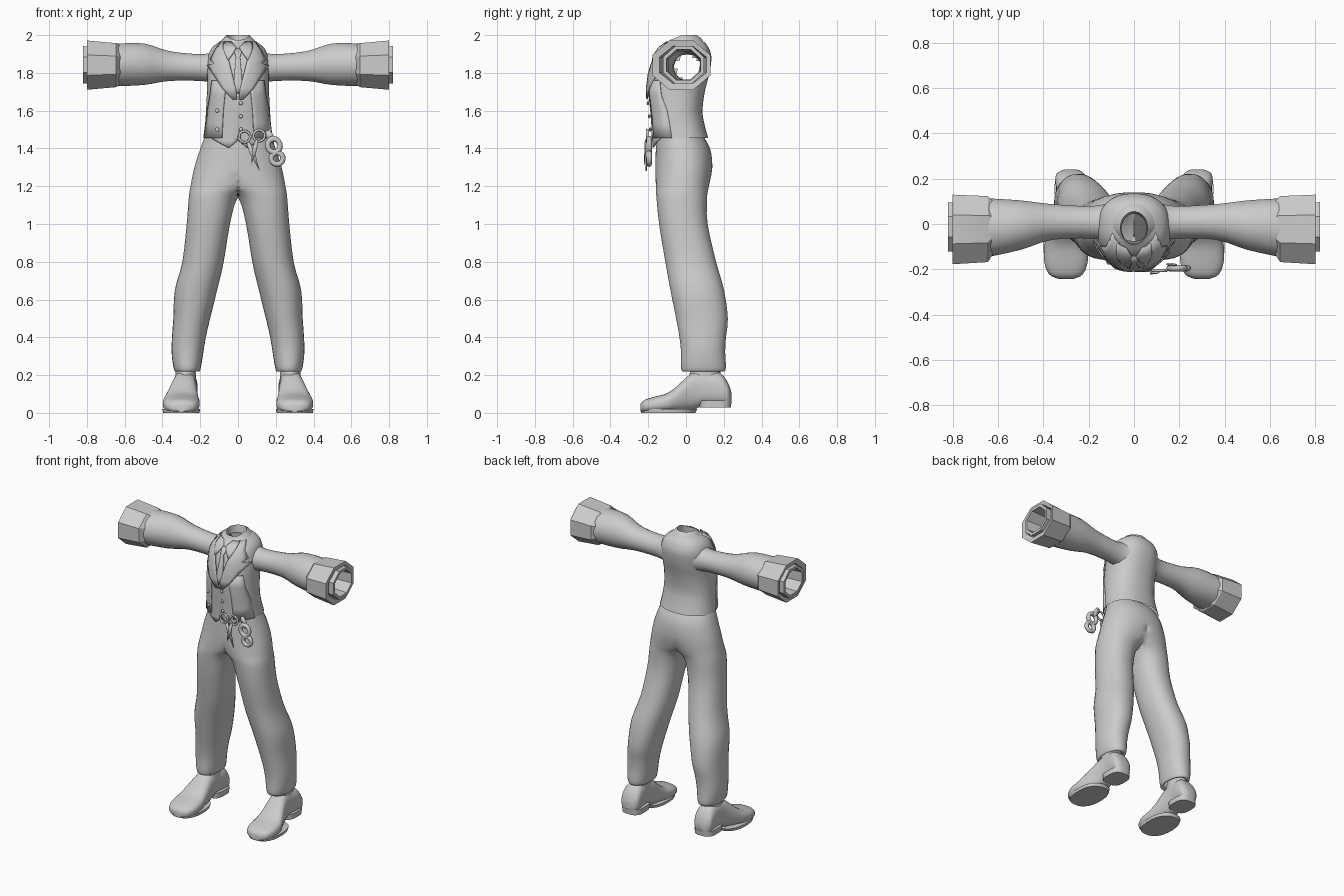
import bpy, bmesh, math
from mathutils import Vector

cube = bpy.data.objects.get("Cube")
if cube:
    bpy.data.objects.remove(cube, do_unlink=True)

grey = bpy.data.materials.new("plain grey")
grey.use_nodes = True
grey.diffuse_color = (0.6, 0.6, 0.6, 1)
grey.node_tree.nodes["Principled BSDF"].inputs["Base Color"].default_value = (0.6, 0.6, 0.6, 1)


def finish(name, bm, mirror=False, thick=0, angle=40):
    bmesh.ops.recalc_face_normals(bm, faces=bm.faces)
    me = bpy.data.meshes.new(name)
    bm.to_mesh(me)
    bm.free()
    ob = bpy.data.objects.new(name, me)
    bpy.context.collection.objects.link(ob)
    me.materials.append(grey)
    if mirror:
        ob.modifiers.new("Mirror", "MIRROR")
    if thick:
        ob.modifiers.new("Solidify", "SOLIDIFY").thickness = thick
    bpy.ops.object.select_all(action="DESELECT")
    ob.select_set(True)
    bpy.context.view_layer.objects.active = ob
    bpy.ops.object.shade_smooth_by_angle(angle=math.radians(angle))
    return ob


def dense(rows, k):
    """Resample section rows along a smooth spline."""
    out = []
    for i in range(len(rows) - 1):
        quad = [rows[max(i - 1, 0)], rows[i], rows[i + 1], rows[min(i + 2, len(rows) - 1)]]
        for j in range(k):
            t = j / k
            out.append([b + 0.5 * t * (c - a + t * (2*a - 5*b + 4*c - d + t * (3*(b - c) + d - a)))
                        for a, b, c, d in zip(*quad)])
    return out + [list(rows[-1])]


def power(v, p):
    return math.copysign(abs(v) ** (2 / p), v)


def loft(name, rows, axis="z", n=24, p=2.0, caps=False, bend=None, half=False, keep=None, **kw):
    """Skin oval sections; each row is position, then the two extents across."""
    bm = bmesh.new()
    rings = []
    for t, a0, a1, b0, b1 in rows:
        ring = []
        for i in range(n):
            ang = 2 * math.pi * (i + 0.5) / n
            a = (a0 + a1) / 2 + (a1 - a0) / 2 * power(math.cos(ang), p)
            b = (b0 + b1) / 2 + (b1 - b0) / 2 * power(math.sin(ang), p)
            co = Vector({"z": (a, b, t), "y": (a, t, b), "x": (t, a, b)}[axis])
            if half:
                co.x = max(co.x, 0)
            if bend:
                co = bend(co)
            ring.append(bm.verts.new(co))
        rings.append(ring)
    for r, s in zip(rings, rings[1:]):
        for i in range(n):
            j = (i + 1) % n
            bm.faces.new((r[i], r[j], s[j], s[i]))
    if caps:
        bm.faces.new(rings[0])
        bm.faces.new(rings[-1])
    if half:
        wall = [f for f in bm.faces if all(v.co.x < 1e-5 for v in f.verts)]
        bmesh.ops.delete(bm, geom=wall, context="FACES")
    if keep:
        gone = [f for f in bm.faces if not keep(f.calc_center_median())]
        bmesh.ops.delete(bm, geom=gone, context="FACES")
    return finish(name, bm, **kw)


# Torso, opened where the sleeves join
torso_rows = dense([
    (1.455, -.185, .185, -.175, .118), (1.53, -.175, .175, -.18, .098),
    (1.6, -.17, .17, -.185, .088), (1.7, -.165, .165, -.195, .10),
    (1.8, -.165, .165, -.185, .125), (1.88, -.16, .16, -.16, .135),
    (1.93, -.14, .14, -.13, .122), (1.96, -.105, .105, -.095, .10),
    (1.975, -.075, .075, -.075, .075)], 4)


def open_arm(c):
    return abs(c.x) < .09 or math.hypot(c.y - .008, c.z - 1.83) > .068


loft("torso", torso_rows, p=2.3, n=36, keep=open_arm)


def front_y(x, z):
    """Depth of the torso front at a point."""
    z = min(max(z, torso_rows[0][0]), torso_rows[-1][0] - .0001)
    for r, s in zip(torso_rows, torso_rows[1:]):
        if r[0] <= z <= s[0]:
            f = (z - r[0]) / (s[0] - r[0])
            w, y0, y1 = [r[k] + f * (s[k] - r[k]) for k in (2, 3, 4)]
            u = min(abs(x) / w, .98)
            return (y0 + y1) / 2 - (y1 - y0) / 2 * (1 - u ** 2.3) ** (1 / 2.3)
    return -.1


def plate(name, rows, lift=.006, thick=.007, mirror=True, cols=5):
    """Thin cloth piece lying on the torso front; rows are height, inner x, outer x."""
    bm = bmesh.new()
    grid = []
    for z, a, b in rows:
        xs = [a + (b - a) * i / cols for i in range(cols + 1)]
        grid.append([bm.verts.new((x, front_y(x, z) - lift, z)) for x in xs])
    for r, s in zip(grid, grid[1:]):
        for i in range(cols):
            bm.faces.new((r[i], r[i + 1], s[i + 1], s[i]))
    return finish(name, bm, mirror=mirror, thick=thick)


# Layered front: waistcoat, jacket fronts, lapels, collar points, tie
plate("waistcoat_front", [(1.405, .045, .055), (1.44, .004, .12), (1.46, 0, .15),
                          (1.58, 0, .1), (1.68, 0, .1), (1.76, .04, .1)], .004)
plate("jacket_front", [(1.455, .085, .183), (1.53, .082, .172), (1.6, .078, .165),
                       (1.68, .07, .15), (1.76, .06, .14)], .01)
plate("lapel", [(1.66, .005, .03), (1.72, .012, .085), (1.79, .03, .13), (1.84, .042, .165),
                (1.85, .045, .13), (1.87, .05, .15), (1.92, .06, .125), (1.965, .065, .095)], .018)
plate("collar_point", [(1.87, .05, .056), (1.905, .026, .07), (1.935, .008, .08),
                       (1.965, .035, .075)], .022)
plate("tie", [(1.69, -.003, .003), (1.73, -.026, .026), (1.885, -.011, .011),
              (1.89, -.014, .014), (1.93, -.022, .022)], .016, mirror=False)


def front_drop(co):
    return Vector((co.x, co.y, co.z - .4 * max(0, -.02 - co.y)))


# Shirt collar, folded inward and lower at the front
loft("collar", [(1.955, -.105, .105, -.105, .10), (1.985, -.075, .075, -.1, .08),
                (2.0, -.06, .06, -.085, .055), (1.95, -.055, .055, -.085, .045)], bend=front_drop)

# Sleeves with flared, faceted turn-back cuffs
loft("sleeve", dense([(.10, -.085, .10, 1.735, 1.925), (.18, -.065, .08, 1.755, 1.9),
                      (.36, -.07, .088, 1.757, 1.915), (.5, -.115, .105, 1.735, 1.957),
                      (.66, -.15, .115, 1.728, 1.955)], 3), axis="x", mirror=True)
loft("sleeve_cuff", [(.62, -.14, .11, 1.735, 1.95), (.645, -.18, .135, 1.715, 1.967),
                     (.80, -.19, .142, 1.70, 1.982), (.795, -.15, .118, 1.735, 1.95),
                     (.66, -.13, .105, 1.745, 1.94)], axis="x", n=8, mirror=True, angle=30)
loft("shirt_cuff", [(.70, -.13, .1, 1.74, 1.94), (.82, -.13, .105, 1.735, 1.95),
                    (.82, -.11, .085, 1.755, 1.93), (.70, -.1, .08, 1.76, 1.92)],
     axis="x", n=8, mirror=True, angle=30)

# Trousers, one leg mirrored and joined at the seat
loft("trousers", dense([
    (1.475, -.17, .172, -.155, .085), (1.4, -.2, .2, -.16, .128), (1.3, -.215, .232, -.163, .14),
    (1.2, -.09, .252, -.16, .122), (1.14, .0, .261, -.157, .112), (1.0, .042, .272, -.143, .115),
    (.8, .075, .295, -.11, .16), (.65, .11, .335, -.083, .202), (.5, .147, .343, -.053, .222),
    (.4, .17, .35, -.035, .212), (.32, .183, .352, -.027, .208), (.24, .196, .342, -.027, .212),
    (.218, .206, .33, -.015, .2), (.23, .22, .31, .01, .17)], 3),
    n=32, p=2.2, half=True, mirror=True, angle=60)

# Ankles and shoes
loft("sock", [(.15, .22, .335, .01, .19), (.25, .225, .33, .025, .18)], mirror=True)
loft("shoe", dense([
    (-.242, .265, .335, .008, .045), (-.222, .225, .375, .002, .068), (-.17, .204, .396, 0, .085),
    (-.1, .203, .397, .002, .105), (-.05, .21, .382, .006, .14), (.03, .218, .352, .014, .21),
    (.1, .22, .342, .04, .222), (.18, .213, .346, .04, .212), (.222, .22, .342, .04, .16),
    (.24, .25, .31, .05, .11)], 3), axis="y", p=2.6, caps=True, mirror=True)
loft("heel", [(.028, .208, .35, .07, .238), (.065, .208, .35, .065, .242)],
     p=3, caps=True, mirror=True)
loft("sole", [(0, .203, .397, -.238, .05), (.02, .2, .4, -.243, .06)],
     p=2.4, caps=True, mirror=True)


def ring(name, x, y, z, r, tube, tilt=0, stretch=1):
    """Upright metal loop facing forward."""
    bpy.ops.mesh.primitive_torus_add(major_radius=r, minor_radius=tube, major_segments=16,
                                     minor_segments=8, location=(x, y, z),
                                     rotation=(math.pi / 2, tilt, 0))
    ob = bpy.context.object
    ob.name = name
    ob.scale.y = stretch
    ob.data.materials.append(grey)
    bpy.ops.object.shade_smooth_by_angle(angle=math.radians(50))


def blade(name, top, tip, w):
    """Flat tapering scissor half in the front plane."""
    a, b = Vector(top), Vector(tip)
    side = (b - a).cross(Vector((0, 1, 0))).normalized() * w
    bm = bmesh.new()
    pts = (a - side * .6, a + side * .6, a.lerp(b, .4) + side, b, a.lerp(b, .4) - side)
    bm.faces.new([bm.verts.new(q) for q in pts])
    finish(name, bm, thick=.008)


# Scissors and hanging loops at the belt
ring("scissor_loop_right", .035, -.205, 1.462, .03, .007)
ring("scissor_loop_left", .112, -.205, 1.468, .03, .007)
blade("scissor_blade_right", (.05, -.205, 1.44), (.115, -.215, 1.28), .014)
blade("scissor_blade_left", (.1, -.21, 1.445), (.07, -.215, 1.315), .012)
ring("hanging_loop_upper", .19, -.195, 1.415, .033, .014, -.3, 1.1)
ring("hanging_loop_lower", .207, -.195, 1.347, .031, .014, -.3)
blade("hanging_strap", (.155, -.18, 1.495), (.19, -.19, 1.42), .02)

# Buttons
for i, (x, z) in enumerate([(.015, 1.64), (.015, 1.57), (.015, 1.5),
                            (-.11, 1.6), (-.11, 1.5)]):
    bpy.ops.mesh.primitive_uv_sphere_add(segments=10, ring_count=6, radius=.011,
                                         location=(x, front_y(x, z) - .012, z))
    button = bpy.context.object
    button.name = f"button_{i + 1}"
    button.scale.y = .6
    button.data.materials.append(grey)
    bpy.ops.object.shade_smooth()
